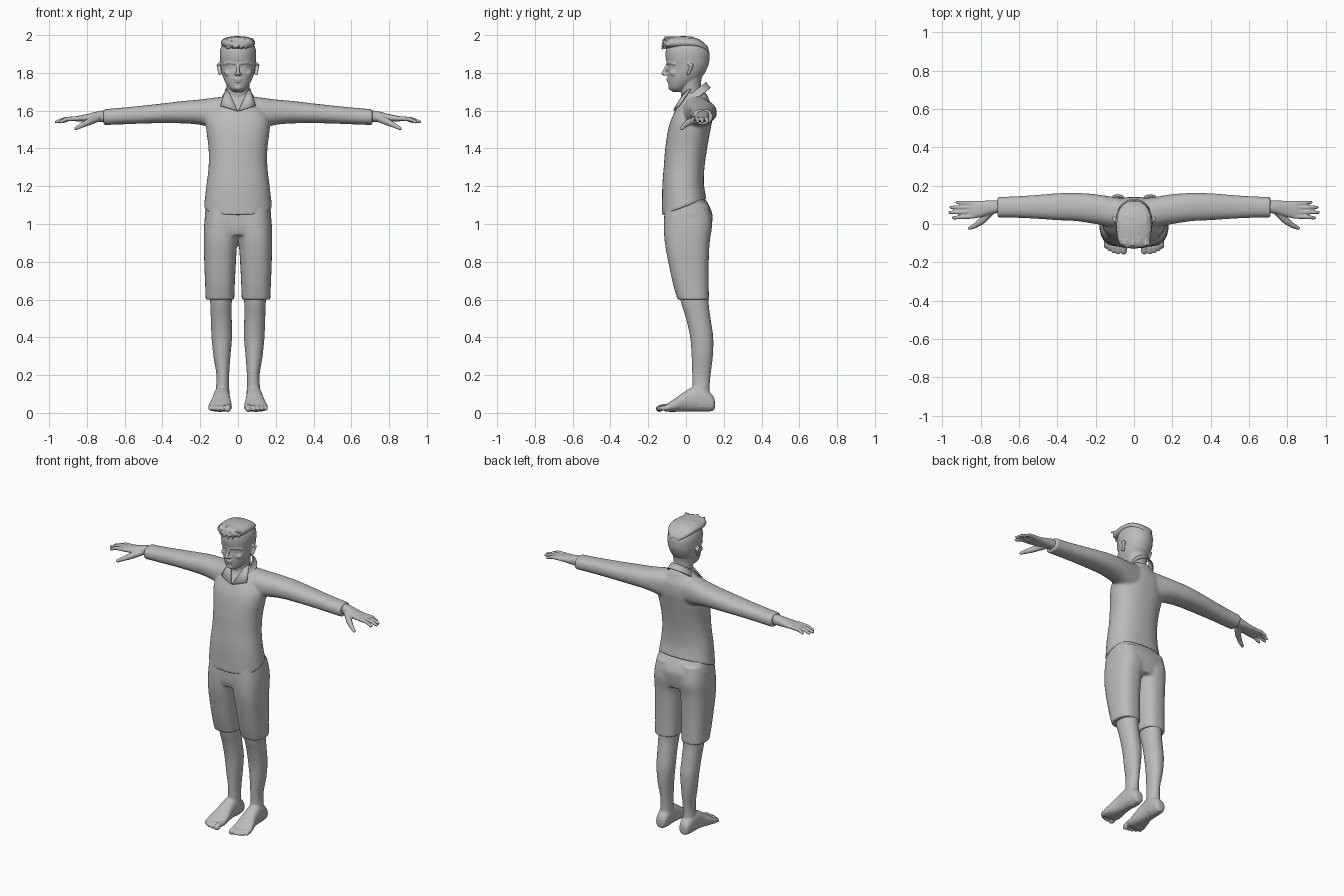
import bpy, bmesh, math, random
from mathutils import Vector, Matrix

random.seed(4)
grey = bpy.data.materials.new("plain grey")
grey.diffuse_color = (0.5, 0.5, 0.5, 1)


def spline(rows, steps=5):
    """Smooth interpolation through the rows of numbers."""
    out = []
    for i in range(len(rows) - 1):
        p0, p1 = rows[max(i - 1, 0)], rows[i]
        p2, p3 = rows[i + 1], rows[min(i + 2, len(rows) - 1)]
        for s in range(steps):
            t = s / steps
            out.append([0.5 * (2 * b + (c - a) * t + (2 * a - 5 * b + 4 * c - d) * t * t
                               + (3 * b - a - 3 * c + d) * t ** 3)
                        for a, b, c, d in zip(p0, p1, p2, p3)])
    return out + [list(rows[-1])]


def loft(bm, axis, rows, e=2.3, n=36, cap=True, lift=None):
    """Rows: position on axis, then bounds in the two other axes (4 numbers = symmetric)."""
    rows = [(r[0], -r[1], *r[1:]) if len(r) == 4 else r for r in rows]
    rings = []
    for t, a0, a1, b0, b1 in spline(rows):
        ring = []
        for k in range(n):
            c, s = math.cos(math.tau * k / n), math.sin(math.tau * k / n)
            a = (a0 + a1) / 2 + (a1 - a0) / 2 * math.copysign(abs(c) ** (2 / e), c)
            b = (b0 + b1) / 2 + (b1 - b0) / 2 * math.copysign(abs(s) ** (2 / e), s)
            p = Vector({'x': (t, a, b), 'y': (a, t, b), 'z': (a, b, t)}[axis])
            if lift:
                p.z += lift(p)
            ring.append(bm.verts.new(p))
        rings.append(ring)
    for r, q in zip(rings, rings[1:]):
        for k in range(n):
            bm.faces.new((r[k], r[(k + 1) % n], q[(k + 1) % n], q[k]))
    if cap:
        bm.faces.new(rings[0][::-1])
        bm.faces.new(rings[-1])


def ball(bm, c, r):
    bmesh.ops.create_icosphere(bm, subdivisions=2, radius=1,
                               matrix=Matrix.LocRotScale(Vector(c), None, Vector(r)))


def limb(bm, pts, radii):
    """Rounded tapering chain, used for fingers, toes, tufts."""
    pts = [Vector(p) for p in pts]
    for p, r in zip(pts, radii):
        ball(bm, p, (r, r, r))
    for p, q, r0, r1 in zip(pts, pts[1:], radii, radii[1:]):
        m = Matrix.Translation((p + q) / 2) @ (q - p).to_track_quat('Z', 'Y').to_matrix().to_4x4()
        bmesh.ops.create_cone(bm, cap_ends=True, segments=12, radius1=r0, radius2=r1,
                              depth=(q - p).length, matrix=m)


def mirror(bm):
    d = bmesh.ops.duplicate(bm, geom=bm.verts[:] + bm.edges[:] + bm.faces[:])['geom']
    for v in d:
        if isinstance(v, bmesh.types.BMVert):
            v.co.x *= -1


def finish(bm, name, voxel=0, smooth=0, thick=0):
    bmesh.ops.recalc_face_normals(bm, faces=bm.faces[:])
    me = bpy.data.meshes.new(name)
    bm.to_mesh(me)
    bm.free()
    me.materials.append(grey)
    for p in me.polygons:
        p.use_smooth = True
    ob = bpy.data.objects.new(name, me)
    bpy.context.collection.objects.link(ob)
    if voxel:
        m = ob.modifiers.new("fuse", 'REMESH')
        m.mode, m.voxel_size, m.use_smooth_shade = 'VOXEL', voxel, True
    if smooth:
        m = ob.modifiers.new("soften", 'SMOOTH')
        m.factor, m.iterations = 0.5, smooth
    if thick:
        m = ob.modifiers.new("thickness", 'SOLIDIFY')
        m.thickness, m.offset = thick, 0
    return ob


# Shirt: sleeves, then body with a hem that rises to the back
bm = bmesh.new()
loft(bm, 'x', [(.03, .0, .13, 1.5, 1.675), (.1, -.018, .14, 1.5, 1.672), (.2, .0, .155, 1.525, 1.659),
               (.3, .015, .162, 1.533, 1.65), (.4, .02, .16, 1.534, 1.638), (.5, .027, .152, 1.532, 1.627),
               (.6, .032, .145, 1.528, 1.617), (.68, .034, .142, 1.525, 1.61), (.712, .034, .142, 1.524, 1.609)])
mirror(bm)
loft(bm, 'z', [(1.093, .181, -.127, .108), (1.2, .168, -.126, .095), (1.3, .156, -.118, .098),
               (1.4, .156, -.11, .112), (1.5, .168, -.095, .13), (1.56, .168, -.076, .14),
               (1.62, .13, -.047, .138), (1.66, .09, -.027, .122), (1.695, .065, -.02, .105)],
     lift=lambda p: .38 * p.y * max(0, min(1, (1.25 - p.z) / .157)))
finish(bm, "shirt", .007, 6)

# Collar band and folded collar leaves
bm = bmesh.new()
loft(bm, 'z', [(1.645, .085, -.035, .128), (1.67, .072, -.03, .115), (1.695, .064, -.026, .104)],
     e=2, cap=False, lift=lambda p: .8 * (p.y - .035))
finish(bm, "collar_band", thick=.007)
bm = bmesh.new()
bm.faces.new([bm.verts.new(p) for p in ((.046, -.008, 1.695), (.064, .025, 1.715),
                                        (.092, -.038, 1.625), (.06, -.056, 1.617))])
bm.verts.ensure_lookup_table()
bm.faces.new((bm.verts[0], bm.verts[3], bm.verts.new((.003, -.064, 1.598))))
mirror(bm)
finish(bm, "collar_leaves", thick=.008)

# Shorts: two legs and the seat
bm = bmesh.new()
loft(bm, 'z', [(.6, .02, .171, -.045, .122), (.68, .017, .174, -.068, .12), (.78, .012, .178, -.09, .12),
               (.9, .003, .181, -.112, .125), (1.0, -.02, .179, -.117, .138), (1.1, -.03, .167, -.112, .122)], e=2.5)
mirror(bm)
loft(bm, 'z', [(.94, .15, -.105, .125), (.98, .17, -.114, .134), (1.04, .176, -.115, .141),
               (1.08, .172, -.113, .13), (1.13, .165, -.108, .105)], e=2.6)
finish(bm, "shorts", .007, 5)

# Bare legs and feet with toes
bm = bmesh.new()
loft(bm, 'z', [(.68, .03, .15, -.045, .12), (.58, .033, .147, -.025, .12), (.5, .033, .144, .0, .13),
               (.4, .032, .14, .022, .144), (.3, .04, .13, .03, .142), (.2, .047, .114, .033, .13),
               (.12, .046, .118, .033, .125), (.07, .045, .123, .02, .14), (.03, .047, .123, .02, .145)], e=2.1)
loft(bm, 'y', [(.153, .07, .1, .025, .06), (.143, .052, .116, .012, .09), (.1, .043, .125, .006, .13),
               (.05, .043, .13, .008, .14), (.0, .04, .136, .008, .118), (-.05, .034, .15, .006, .082),
               (-.09, .034, .158, .006, .055), (-.115, .042, .155, .008, .036)])
for x, y, r in ((.054, -.142, .018), (.083, -.147, .0125), (.106, -.142, .012),
                (.127, -.132, .0115), (.146, -.118, .011)):
    limb(bm, [(x - .005, -.085, .032), (x - .001, (y - .09) / 2 - .005, .032), (x, y, .022)], (r, r * .9, r))
mirror(bm)
finish(bm, "legs_and_feet", .005, 2)

# Hands: palm, fingers and thumb
bm = bmesh.new()
loft(bm, 'x', [(.66, .06, .122, 1.542, 1.598), (.72, .056, .123, 1.54, 1.6), (.76, .048, .122, 1.54, 1.592),
               (.8, .036, .121, 1.541, 1.582), (.845, .028, .12, 1.543, 1.573), (.872, .034, .114, 1.545, 1.566)])
for y, yt, x, z in ((.04, .032, .95, 1.54), (.063, .06, .97, 1.541), (.086, .087, .963, 1.542), (.107, .113, .932, 1.543)):
    limb(bm, [(.84, y, 1.559), ((.84 + x) / 2 + .01, (y + yt) / 2, 1.556), (x - .008, yt, z)], (.0125, .011, .0085))
limb(bm, [(.75, .062, 1.558), (.795, .015, 1.538), (.828, -.008, 1.522), (.858, -.022, 1.506)],
     (.021, .018, .0135, .0095))
mirror(bm)
finish(bm, "hands", .004, 2)

# Head: paired features first, then skull, neck, nose, mouth and chin
bm = bmesh.new()
limb(bm, [(.014, -.095, 1.851), (.045, -.083, 1.856), (.07, -.058, 1.848)], (.009, .011, .01))
ball(bm, (.036, -.077, 1.835), (.015, .013, .010))
ball(bm, (.05, -.06, 1.80), (.024, .026, .022))
ball(bm, (.011, -.108, 1.792), (.009, .011, .008))
limb(bm, [(.097, .012, 1.795), (.1, .02, 1.815), (.104, .03, 1.84), (.1, .015, 1.848)], (.008, .009, .01, .008))
mirror(bm)
loft(bm, 'z', [(1.70, .022, -.07, -.02), (1.715, .044, -.086, .0), (1.74, .062, -.093, .035),
               (1.77, .076, -.097, .075), (1.80, .085, -.098, .1), (1.84, .092, -.096, .118),
               (1.87, .095, -.106, .124), (1.91, .096, -.108, .123), (1.945, .086, -.098, .108),
               (1.97, .06, -.07, .08), (1.982, .025, -.03, .04)], e=2.1)
loft(bm, 'z', [(1.6, .055, -.025, .09), (1.66, .056, -.024, .085), (1.70, .058, -.028, .082),
               (1.75, .063, -.03, .08), (1.8, .07, -.03, .09)], e=2)
limb(bm, [(0, -.096, 1.848), (0, -.108, 1.82), (0, -.12, 1.797)], (.008, .009, .011))
ball(bm, (0, -.094, 1.766), (.024, .011, .006))
ball(bm, (0, -.092, 1.755), (.02, .011, .006))
ball(bm, (0, -.078, 1.723), (.024, .017, .016))
finish(bm, "head", .004, 2)

# Hair: swept-up top with rough tufts toward the front
bm = bmesh.new()
loft(bm, 'y', [(-.122, .05, 1.945, 1.975), (-.105, .075, 1.93, 1.987), (-.06, .088, 1.925, 1.992),
               (0, .091, 1.925, 1.994), (.06, .083, 1.925, 1.982), (.1, .058, 1.915, 1.956),
               (.12, .03, 1.905, 1.93)], e=2.2)
for i in range(55):
    x, y = random.uniform(-.08, .08), random.uniform(-.1, .04)
    z = 1.952 + .033 * math.sqrt(1 - (x / .09) ** 2)
    limb(bm, [(x, y, z), (x * .97 + random.uniform(-.01, .01), y - .026, z + random.uniform(-.008, .008))],
         (.008, .004))
for i in range(16):
    x = -.07 + .14 * i / 15
    y = -.122 + 6 * x * x
    limb(bm, [(x, y + .01, 1.968), (x + random.uniform(-.008, .008), y - .004, 1.94 + random.uniform(-.012, .012))],
         (.011, .005))
finish(bm, "hair", .004, 1)
